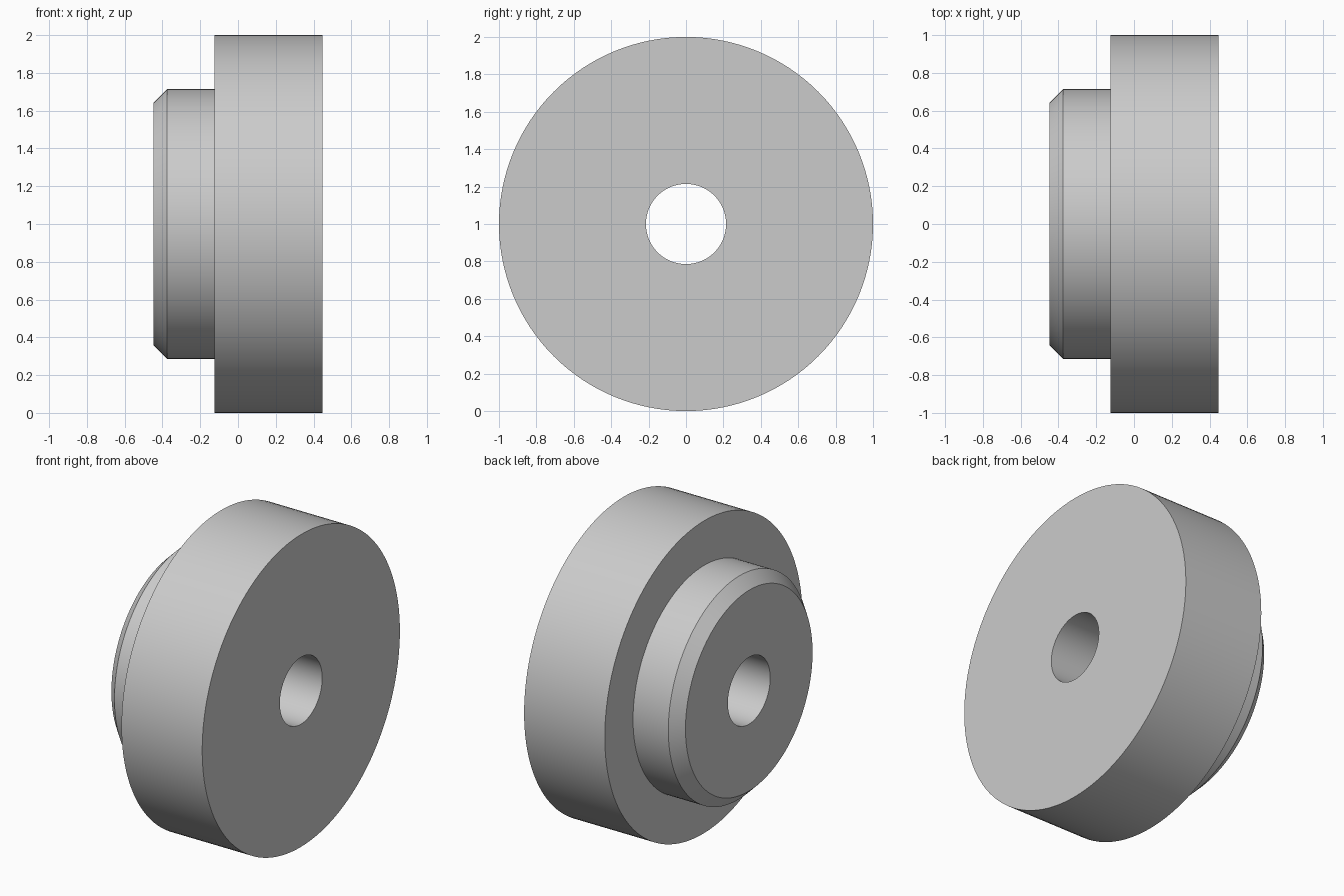
import bpy
import bmesh
import math
from mathutils import Matrix, Vector

cube = bpy.data.objects.get("Cube")
if cube:
    bpy.data.objects.remove(cube, do_unlink=True)

SEGMENTS = 128
UNIT = 1 / 7            # the wheel radius is seven units
BORE = 1.5 * UNIT
HUB = 5 * UNIT
RIM = 1.0
CHAMFER = 0.5 * UNIT
HALF_WIDTH = 3.125 * UNIT
SHOULDER = HALF_WIDTH - 4 * UNIT

grey = bpy.data.materials.new("plain grey")
grey.use_nodes = True
colour = (0.6, 0.6, 0.6, 1)
grey.diffuse_color = colour
grey.node_tree.nodes["Principled BSDF"].inputs["Base Color"].default_value = colour


def lathe(name, profile):
    """Revolve a closed (x, radius) profile around the x axis."""
    bm = bmesh.new()
    verts = [bm.verts.new((x, 0, r)) for x, r in profile]
    edges = [bm.edges.new((a, b)) for a, b in zip(verts, verts[1:] + verts[:1])]
    bmesh.ops.spin(bm, geom=verts + edges, cent=(0, 0, 0), axis=(1, 0, 0),
                   angle=math.tau, steps=SEGMENTS, use_merge=True)
    bmesh.ops.remove_doubles(bm, verts=bm.verts, dist=1e-5)
    bmesh.ops.recalc_face_normals(bm, faces=bm.faces)
    bmesh.ops.transform(bm, matrix=Matrix.Translation(Vector((0, 0, RIM))), verts=bm.verts)
    mesh = bpy.data.meshes.new(name)
    bm.to_mesh(mesh)
    bm.free()
    mesh.materials.append(grey)
    obj = bpy.data.objects.new(name, mesh)
    bpy.context.collection.objects.link(obj)
    bpy.ops.object.select_all(action="DESELECT")
    obj.select_set(True)
    bpy.context.view_layer.objects.active = obj
    bpy.ops.object.shade_smooth_by_angle(angle=math.radians(30))
    return obj


# Bored wheel with a stepped, chamfered hub on one side
lathe("stepped_wheel", [
    (-HALF_WIDTH, BORE),
    (-HALF_WIDTH, HUB - CHAMFER),
    (-HALF_WIDTH + CHAMFER, HUB),
    (SHOULDER, HUB),
    (SHOULDER, RIM),
    (HALF_WIDTH, RIM),
    (HALF_WIDTH, BORE),
])
